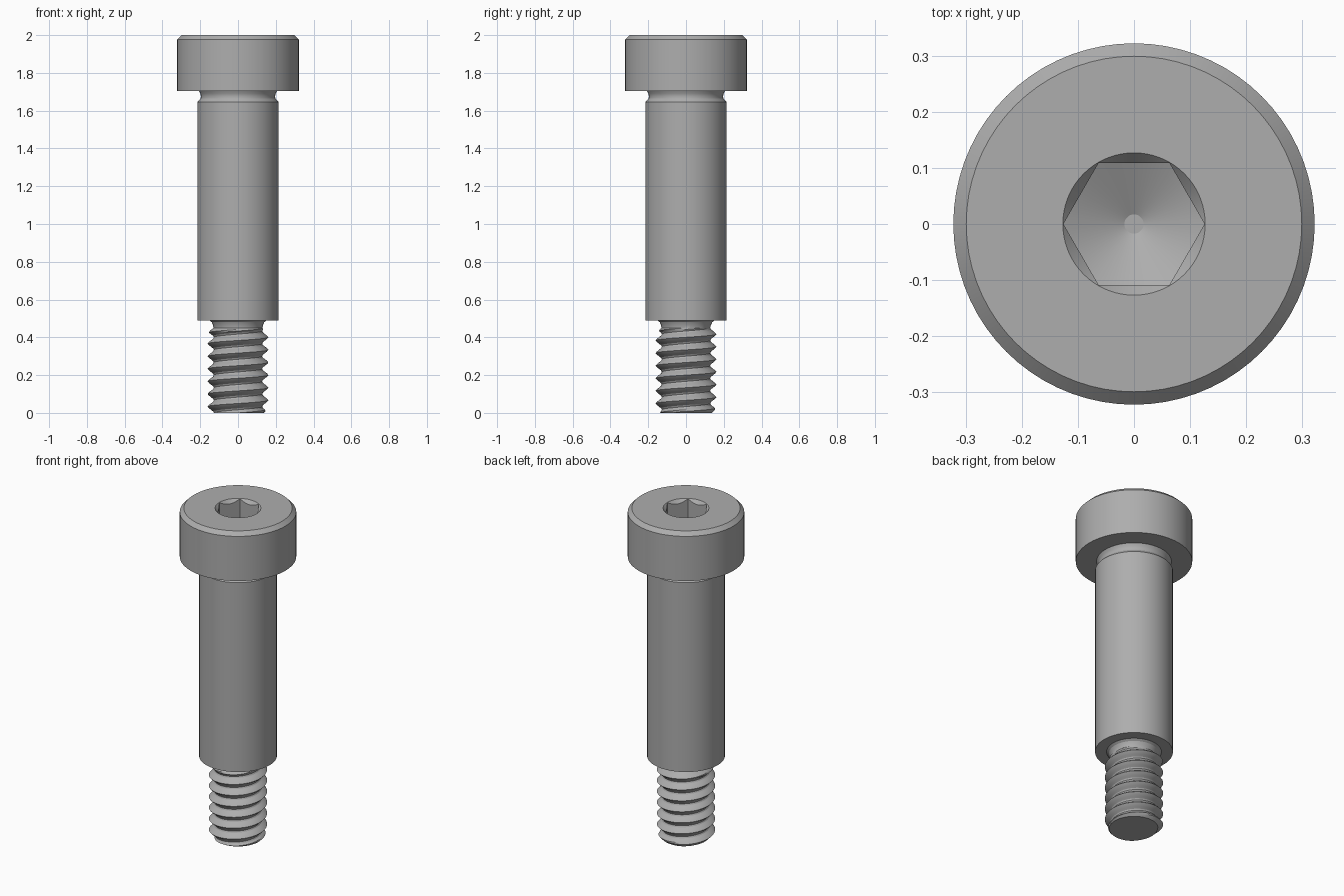
import bpy
import bmesh
from math import cos, sin, pi, floor, radians

if "Cube" in bpy.data.objects:
    bpy.data.objects.remove(bpy.data.objects["Cube"], do_unlink=True)

SEG = 72                      # divisible by six, so hex corners land on vertices
TAU = 2 * pi

steel = bpy.data.materials.new("grey steel")
steel.use_nodes = True
colour = (0.42, 0.42, 0.42, 1)
steel.diffuse_color = colour
steel.node_tree.nodes["Principled BSDF"].inputs["Base Color"].default_value = colour


def turned(name, rows):
    """Skin a stack of rings; each row maps an angle to (radius, height)."""
    bm = bmesh.new()
    grid = []
    for row in rows:
        ring = []
        for i in range(SEG + 1):
            a = TAU * i / SEG
            r, z = row(a)
            ring.append(bm.verts.new((r * cos(a), r * sin(a), z)))
        grid.append(ring)
    for low, high in zip(grid, grid[1:]):
        for i in range(SEG):
            bm.faces.new((low[i], low[i + 1], high[i + 1], high[i]))
    bmesh.ops.remove_doubles(bm, verts=bm.verts, dist=1e-5)
    bmesh.ops.dissolve_degenerate(bm, edges=bm.edges, dist=1e-5)
    # Close the two flat ends
    ends = [e for e in bm.edges if e.is_boundary]
    bmesh.ops.holes_fill(bm, edges=ends, sides=0)
    bmesh.ops.recalc_face_normals(bm, faces=bm.faces)
    mesh = bpy.data.meshes.new(name)
    bm.to_mesh(mesh)
    bm.free()
    mesh.materials.append(steel)
    obj = bpy.data.objects.new(name, mesh)
    bpy.context.collection.objects.link(obj)
    bpy.ops.object.select_all(action='DESELECT')
    obj.select_set(True)
    bpy.context.view_layer.objects.active = obj
    bpy.ops.object.shade_smooth_by_angle(angle=radians(25))
    return obj


def circle(r, z):
    return lambda a: (r, z)


# Hex socket: chamfered mouth, straight flats, drilled conical floor
FLAT = 0.109
CORNER = FLAT / cos(pi / 6)


def hexagon(z, slope):
    def row(a):
        r = FLAT / cos(a % (pi / 3) - pi / 6)
        return r, z - slope * (CORNER - r)
    return row


# Cap head
turned("cap_head", [
    circle(0.19, 1.705), circle(0.322, 1.705), circle(0.322, 1.977),
    circle(0.299, 2.0), circle(CORNER + 0.001, 2.0),
    hexagon(1.999, 1.2), hexagon(1.86, 0.5), circle(0.017, 1.806)])

# Shoulder with relief groove under the head
turned("shoulder", [
    circle(0.12, 0.49), circle(0.215, 0.49), circle(0.215, 1.645),
    circle(0.198, 1.665), circle(0.196, 1.675), circle(0.199, 1.69),
    circle(0.207, 1.705)])

# Threaded shank: skewed rows follow the helix and clip at both ends
PITCH = 0.0667
MAJOR, MINOR = 0.161, 0.128
TOP = 0.45
STEPS = 8


def helix(step):
    def row(a):
        turn = step / STEPS + a / TAU
        z = min(max(PITCH * turn, 0), TOP)
        phase = z / PITCH - a / TAU
        phase -= floor(phase)
        wave = min(max(abs(phase - 0.5) * 2.6 - 0.2, 0), 1)
        r = MINOR + (MAJOR - MINOR) * wave
        return min(r, 0.137 + z, MINOR + 0.002 + (TOP - z) * 1.2), z
    return row


turns = int(TOP / PITCH) + 2
rows = [helix(s) for s in range(-STEPS, turns * STEPS)]
rows += [circle(0.132, 0.465), circle(0.139, 0.48), circle(0.152, 0.49)]
turned("threaded_shank", rows)
